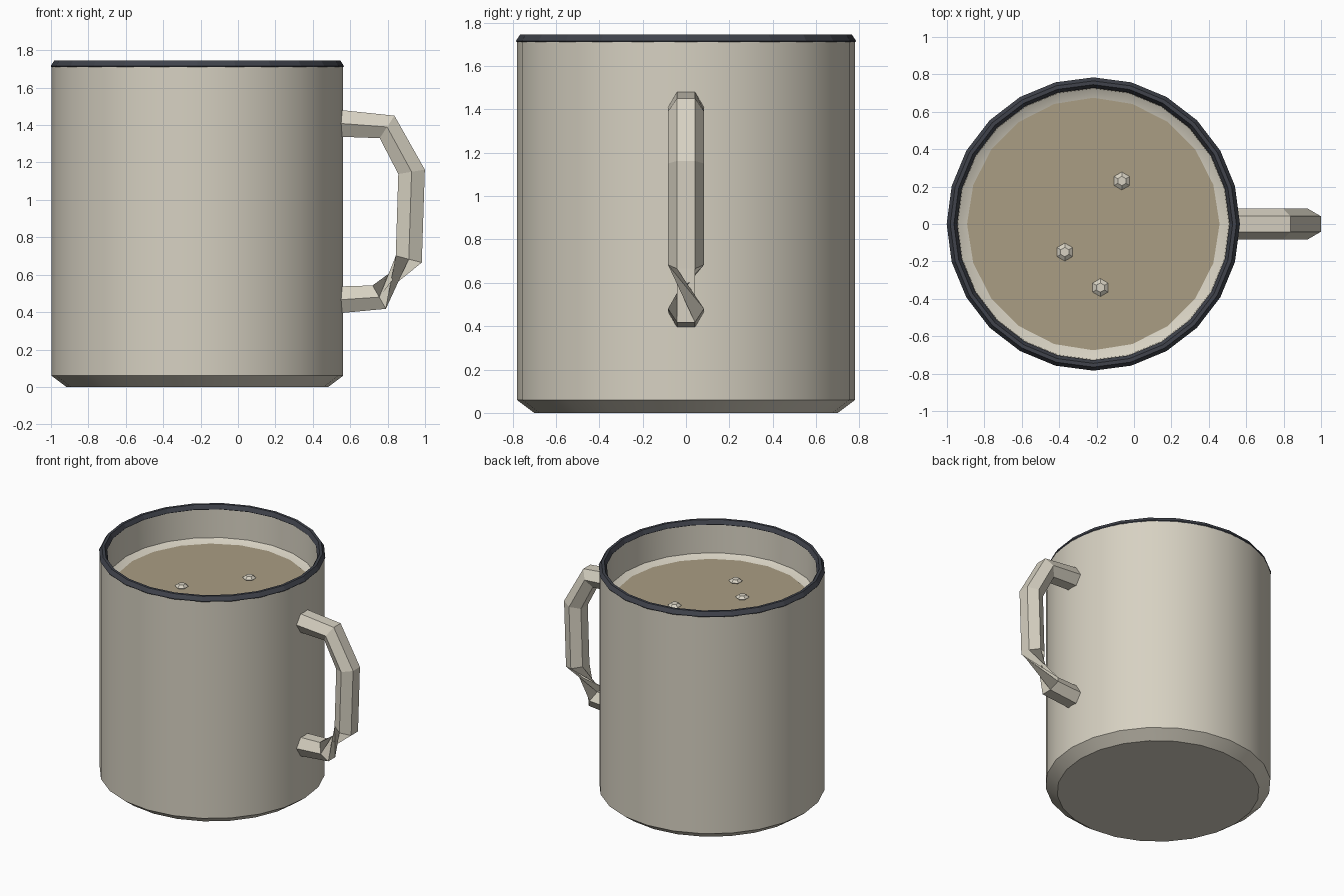
import bpy, math
from mathutils import Vector

if "Cube" in bpy.data.objects:
    bpy.data.objects.remove(bpy.data.objects["Cube"])

CX = -0.2175  # mug axis


def material(name, rgb):
    m = bpy.data.materials.new(name)
    m.diffuse_color = (*rgb, 1)
    m.use_nodes = True
    m.node_tree.nodes["Principled BSDF"].inputs["Base Color"].default_value = m.diffuse_color
    return m


cream = material("cream_enamel", (0.68, 0.64, 0.54))
dark = material("dark_rim", (0.05, 0.055, 0.07))
brown = material("drink", (0.40, 0.34, 0.23))


def make(name, verts, faces, mat, smooth=False):
    me = bpy.data.meshes.new(name)
    me.from_pydata(verts, [], faces)
    me.materials.append(mat)
    ob = bpy.data.objects.new(name, me)
    bpy.context.collection.objects.link(ob)
    if smooth:
        bpy.ops.object.select_all(action='DESELECT')
        ob.select_set(True)
        bpy.context.view_layer.objects.active = ob
        bpy.ops.object.shade_smooth_by_angle(angle=math.radians(30))
    return ob


def bridge(rings, n, closed=False):
    """Quads between consecutive rings of n vertices."""
    faces = []
    for r in range(rings if closed else rings - 1):
        a, b = r * n, (r + 1) % rings * n
        for i in range(n):
            j = (i + 1) % n
            faces.append((a + i, a + j, b + j, b + i))
    return faces


def lathe(name, profile, n, mat, centre=(CX, 0, 0), start=0, closed=False, smooth=False):
    c = Vector(centre)
    verts = []
    for r, z in profile:
        for i in range(n):
            t = start + math.tau * i / n
            verts.append(c + Vector((r * math.cos(t), r * math.sin(t), z)))
    k = len(profile)
    faces = bridge(k, n, closed)
    if not closed:
        faces += [tuple(reversed(range(n))), tuple(range((k - 1) * n, k * n))]
    return make(name, verts, faces, mat, smooth)


# Mug body with bottom chamfer and hollow top
lathe("mug_body", [(0.70, 0), (0.78, 0.06), (0.78, 1.715), (0.73, 1.715),
                   (0.725, 1.50), (0.66, 1.465)], 24, cream, smooth=True)

# Dark rim
lathe("rim", [(0.77, 1.695), (0.784, 1.715), (0.765, 1.745), (0.745, 1.745),
              (0.728, 1.715), (0.74, 1.695)], 24, dark, closed=True)

# Drink surface
lathe("drink_surface", [(0.675, 1.467), (0.675, 1.477)], 20, brown)

# Bubbles floating on the drink
for k, (x, y) in enumerate([(-0.065, 0.23), (-0.37, -0.15), (-0.18, -0.34)]):
    lathe(f"bubble_{k + 1}", [(0.025, -0.017), (0.048, 0), (0.025, 0.017)], 6, cream,
          centre=(x, y, 1.485), start=math.pi / 2)

# Handle: hexagonal section swept along a bent path, half-twisted near the bottom
path = [(0.53, 1.41), (0.797, 1.39), (0.928, 1.15), (0.913, 0.683), (0.755, 0.48), (0.53, 0.465)]
R, verts = 0.083, []
for k, (x, z) in enumerate(path):
    p, q = path[max(k - 1, 0)], path[min(k + 1, len(path) - 1)]
    t = Vector((q[0] - p[0], 0, q[1] - p[1])).normalized()
    out = Vector((-t.z, 0, t.x))
    for i in range(6):
        a = math.tau * i / 6 + (math.pi if k > 3 else 0)
        verts.append(Vector((x, 0, z)) + out * (R * math.sin(a)) + Vector((0, R * math.cos(a), 0)))
faces = bridge(len(path), 6) + [tuple(reversed(range(6))), tuple(range(30, 36))]
handle = make("handle", verts, [tuple(reversed(f)) for f in faces], cream)

# Make the handle normals consistent, facing outward
import bmesh
bm = bmesh.new()
bm.from_mesh(handle.data)
bmesh.ops.recalc_face_normals(bm, faces=bm.faces)
bm.to_mesh(handle.data)
bm.free()
